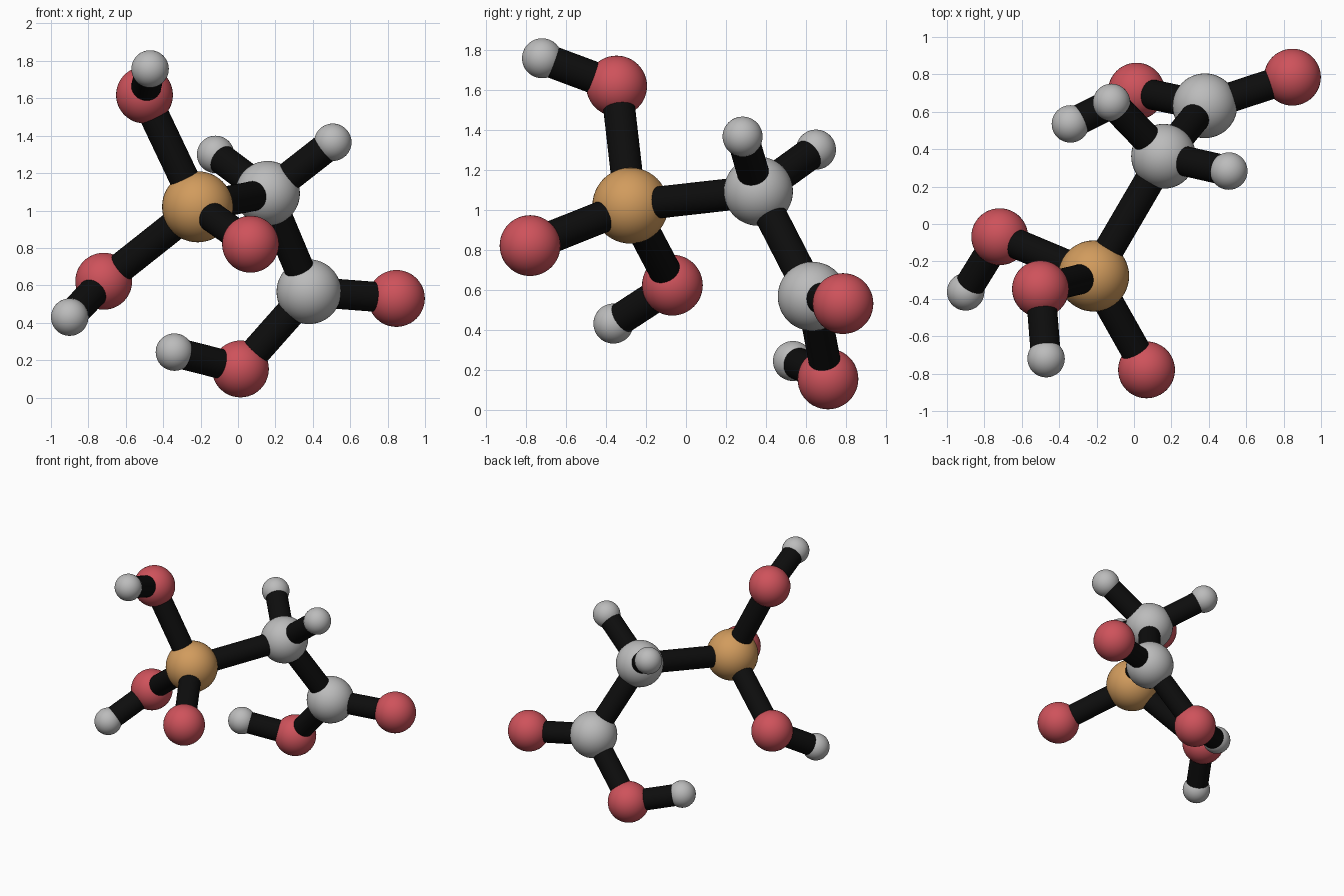
import bpy
import math
from mathutils import Vector

cube = bpy.data.objects.get("Cube")
if cube:
    bpy.data.objects.remove(cube, do_unlink=True)


def make_material(name, rgb):
    mat = bpy.data.materials.new(name)
    mat.use_nodes = True
    mat.diffuse_color = (*rgb, 1)
    mat.node_tree.nodes["Principled BSDF"].inputs["Base Color"].default_value = (*rgb, 1)
    return mat


GREY = make_material("light grey", (0.50, 0.50, 0.50))
RED = make_material("soft red", (0.62, 0.085, 0.105))
ORANGE = make_material("warm orange", (0.64, 0.33, 0.11))
BLACK = make_material("black", (0.004, 0.004, 0.004))

# Kinds of ball: radius and colour
KINDS = {
    "phosphorus": (0.19, ORANGE),
    "carbon": (0.173, GREY),
    "oxygen": (0.152, RED),
    "hydrogen": (0.10, GREY),
}
BOND_RADIUS = 0.08

# Ball name: kind and centre
ATOMS = {
    "phosphorus_centre": ("phosphorus", (-0.216, -0.278, 1.02)),
    "oxygen_upper": ("oxygen", (-0.50, -0.347, 1.618)),
    "hydrogen_upper": ("hydrogen", (-0.47, -0.72, 1.757)),
    "oxygen_right": ("oxygen", (-0.718, -0.068, 0.622)),
    "hydrogen_right": ("hydrogen", (-0.90, -0.363, 0.43)),
    "oxygen_front": ("oxygen", (0.067, -0.78, 0.82)),
    "carbon_middle": ("carbon", (0.158, 0.362, 1.092)),
    "hydrogen_middle_left": ("hydrogen", (0.507, 0.283, 1.365)),
    "hydrogen_middle_right": ("hydrogen", (-0.12, 0.65, 1.30)),
    "carbon_end": ("carbon", (0.379, 0.632, 0.566)),
    "oxygen_left": ("oxygen", (0.847, 0.785, 0.53)),
    "oxygen_lower": ("oxygen", (0.013, 0.71, 0.153)),
    "hydrogen_lower": ("hydrogen", (-0.34, 0.535, 0.243)),
}

BONDS = [
    ("phosphorus_centre", "oxygen_upper"),
    ("oxygen_upper", "hydrogen_upper"),
    ("phosphorus_centre", "oxygen_right"),
    ("oxygen_right", "hydrogen_right"),
    ("phosphorus_centre", "oxygen_front"),
    ("phosphorus_centre", "carbon_middle"),
    ("carbon_middle", "hydrogen_middle_left"),
    ("carbon_middle", "hydrogen_middle_right"),
    ("carbon_middle", "carbon_end"),
    ("carbon_end", "oxygen_left"),
    ("carbon_end", "oxygen_lower"),
    ("oxygen_lower", "hydrogen_lower"),
]


def finish(name, mat):
    obj = bpy.context.object
    obj.name = name
    obj.data.materials.append(mat)
    bpy.ops.object.shade_smooth_by_angle(angle=math.radians(40))


# Balls
for name, (kind, centre) in ATOMS.items():
    radius, mat = KINDS[kind]
    bpy.ops.mesh.primitive_uv_sphere_add(segments=48, ring_count=24, radius=radius, location=centre)
    finish(name, mat)

# Rods from centre to centre
for start, end in BONDS:
    a, b = Vector(ATOMS[start][1]), Vector(ATOMS[end][1])
    bpy.ops.mesh.primitive_cylinder_add(
        vertices=32, radius=BOND_RADIUS, depth=(b - a).length, location=(a + b) / 2,
        rotation=(b - a).to_track_quat("Z", "Y").to_euler())
    # Pull the far cap back so it stays hidden inside small balls
    obj = bpy.context.object
    obj.scale.z = 0.96
    finish(f"bond_{start}_to_{end}", BLACK)
